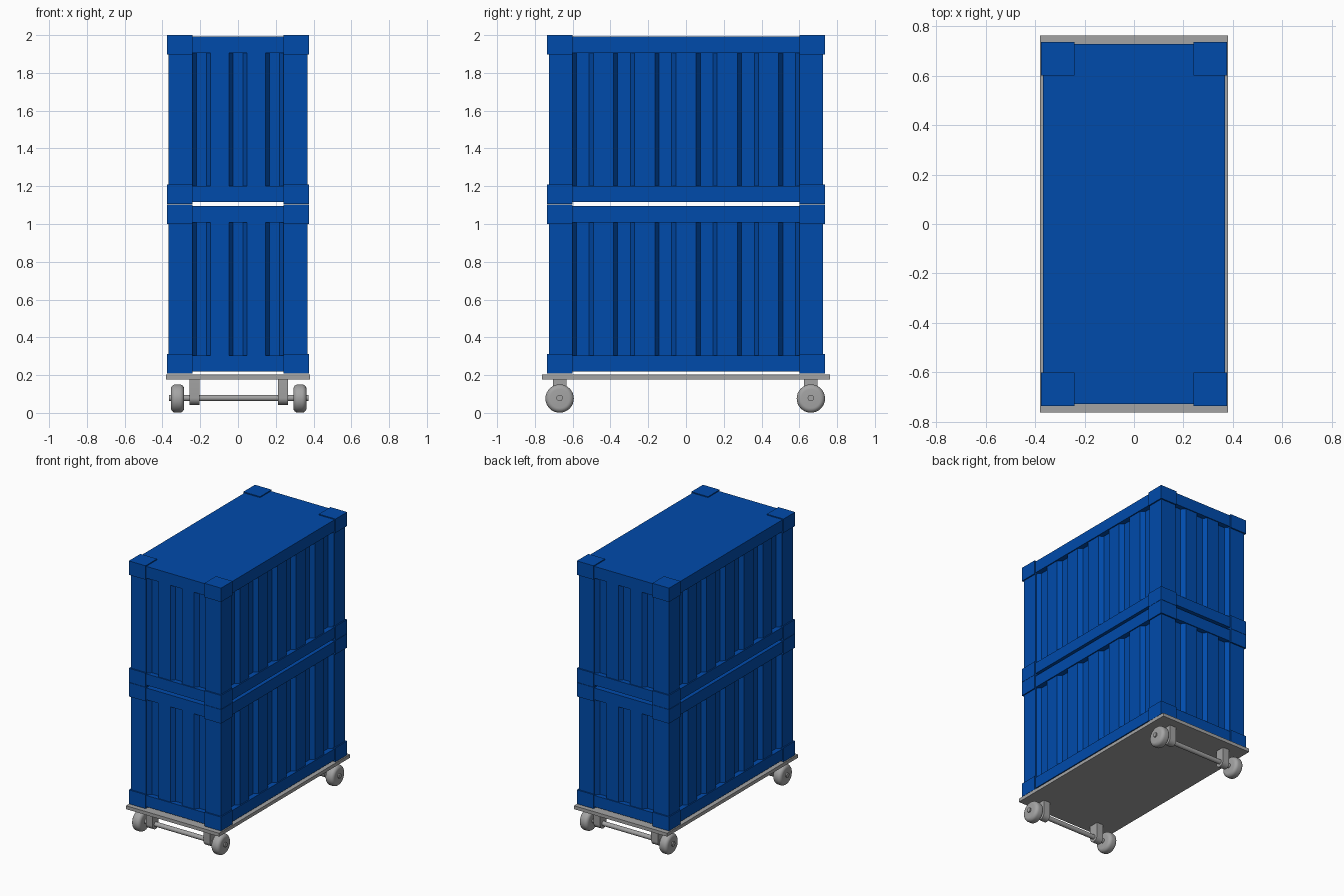
import bpy, bmesh, math
from mathutils import Matrix, Vector

cube = bpy.data.objects.get("Cube")
if cube:
    bpy.data.objects.remove(cube, do_unlink=True)


def material(name, rgb):
    m = bpy.data.materials.new(name)
    m.use_nodes = True
    m.diffuse_color = (*rgb, 1)
    m.node_tree.nodes["Principled BSDF"].inputs["Base Color"].default_value = (*rgb, 1)
    return m


BLUE = material("container blue", (0.0, 0.07, 0.41))
GREY = material("trolley grey", (0.37, 0.37, 0.37))


def finish(name, bm, mat, smooth=False):
    mesh = bpy.data.meshes.new(name)
    bm.to_mesh(mesh)
    bm.free()
    mesh.materials.append(mat)
    obj = bpy.data.objects.new(name, mesh)
    bpy.context.collection.objects.link(obj)
    if smooth:
        bpy.ops.object.select_all(action="DESELECT")
        obj.select_set(True)
        bpy.context.view_layer.objects.active = obj
        bpy.ops.object.shade_smooth_by_angle(angle=math.radians(40))
    return obj


def box(name, low, high, mat):
    low, high = Vector(low), Vector(high)
    bm = bmesh.new()
    place = Matrix.Translation((low + high) / 2) @ Matrix.Diagonal((*(high - low), 1))
    bmesh.ops.create_cube(bm, size=1, matrix=place)
    return finish(name, bm, mat)


def corner_box(name, sx, sy, near, far, z0, z1):
    xs = sorted((sx * near[0], sx * far[0]))
    ys = sorted((sy * near[1], sy * far[1]))
    box(name, (xs[0], ys[0], z0), (xs[1], ys[1], z1), BLUE)


def corrugated(name, grooves, half, groove, plane, z0, z1, angle):
    """Folded sheet facing -y, turned about z to its side of the container."""
    slope, depth = 0.022, 0.03
    rib = (2 * half - grooves * (groove + 2 * slope)) / (grooves - 1)
    pts, x = [], -half
    for _ in range(grooves):
        for step, inset in ((0, 0), (slope, depth), (groove, depth), (slope, 0)):
            x += step
            pts.append((x, inset - plane))
        x += rib
    bm = bmesh.new()
    rows = [[bm.verts.new((px, py, z)) for px, py in pts] for z in (z0, z1)]
    for i in range(len(pts) - 1):
        bm.faces.new((rows[0][i], rows[0][i + 1], rows[1][i + 1], rows[1][i]))
    bm.transform(Matrix.Rotation(angle, 4, "Z"))
    finish(name, bm, BLUE)


def container(label, base):
    top = base + 0.895
    # Floor and roof frames, set in a little from the corner blocks
    for part, z0, z1 in (("floor", base + 0.012, base + 0.095),
                         ("roof", top - 0.094, top - 0.007)):
        box(f"{label}_{part}", (-0.368, -0.727, z0), (0.368, 0.727, z1), BLUE)
    # Corner posts and blocks
    for sx, side in ((1, "left"), (-1, "right")):
        for sy, end in ((-1, "front"), (1, "back")):
            tag = f"{label}_{end}_{side}"
            corner_box(tag + "_post", sx, sy, (0.242, 0.602), (0.367, 0.725),
                       base + 0.05, top - 0.05)
            corner_box(tag + "_lower_block", sx, sy, (0.24, 0.6), (0.376, 0.735),
                       base, base + 0.103)
            corner_box(tag + "_upper_block", sx, sy, (0.24, 0.6), (0.376, 0.735),
                       top - 0.103, top)
    # Folded wall sheets
    for i, wall in enumerate(("front", "left", "back", "right")):
        long_side = i % 2
        corrugated(f"{label}_{wall}_wall", 6 if long_side else 3,
                   0.602 if long_side else 0.242, 0.067 if long_side else 0.053,
                   0.36 if long_side else 0.72,
                   base + 0.05, top - 0.05, i * math.pi / 2)


container("lower_container", 0.208)
container("upper_container", 1.105)

# Trolley deck
box("trolley_deck", (-0.38, -0.762, 0.178), (0.38, 0.762, 0.203), GREY)

AXLE_X, AXLE_Z = 0.004, 0.079


def lathe(name, profile, centre, steps=32):
    """Turn (x, radius) points around the x axis."""
    bm = bmesh.new()
    verts = [bm.verts.new((x, 0, r)) for x, r in profile]
    edges = [bm.edges.new(pair) for pair in zip(verts, verts[1:])]
    bmesh.ops.spin(bm, geom=verts + edges, cent=(0, 0, 0), axis=(1, 0, 0),
                   angle=2 * math.pi, steps=steps, use_duplicate=False)
    bmesh.ops.remove_doubles(bm, verts=bm.verts, dist=0.0002)
    bmesh.ops.recalc_face_normals(bm, faces=bm.faces)
    bm.transform(Matrix.Translation(centre))
    return finish(name, bm, GREY, smooth=True)


def bracket(name, x, y):
    """Hanger with a rounded lower end around the axle."""
    r = 0.036
    outline = [(r, 0.18), (-r, 0.18)]
    for i in range(13):
        a = math.pi + math.pi * i / 12
        outline.append((r * math.cos(a), AXLE_Z + r * math.sin(a)))
    bm = bmesh.new()
    face = bm.faces.new([bm.verts.new((x - 0.027, y + py, pz)) for py, pz in outline])
    new = bmesh.ops.extrude_face_region(bm, geom=[face])["geom"]
    bmesh.ops.translate(bm, vec=(0.054, 0, 0),
                        verts=[v for v in new if isinstance(v, bmesh.types.BMVert)])
    bmesh.ops.recalc_face_normals(bm, faces=bm.faces)
    finish(name, bm, GREY, smooth=True)


# Wheel section: rounded tyre shoulders running into a flat face
W, R, ROUND = 0.035, 0.075, 0.025
arc = [(W - ROUND + ROUND * math.sin(a), R - ROUND + ROUND * math.cos(a))
       for a in (math.pi / 2 * i / 6 for i in range(7))]
half = arc + [(W, 0)]
wheel_profile = [(-x, r) for x, r in reversed(half)] + half

for y, end in ((-0.669, "front"), (0.661, "back")):
    lathe(f"{end}_axle", [(-0.368, 0), (-0.368, 0.017), (0.368, 0.017), (0.368, 0)],
          (AXLE_X, y, AXLE_Z), steps=16)
    for s, side in ((1, "left"), (-1, "right")):
        lathe(f"{end}_{side}_wheel", wheel_profile,
              (AXLE_X + s * 0.324, y, AXLE_Z - 0.003))
        bracket(f"{end}_{side}_bracket", AXLE_X + s * 0.235, y)
